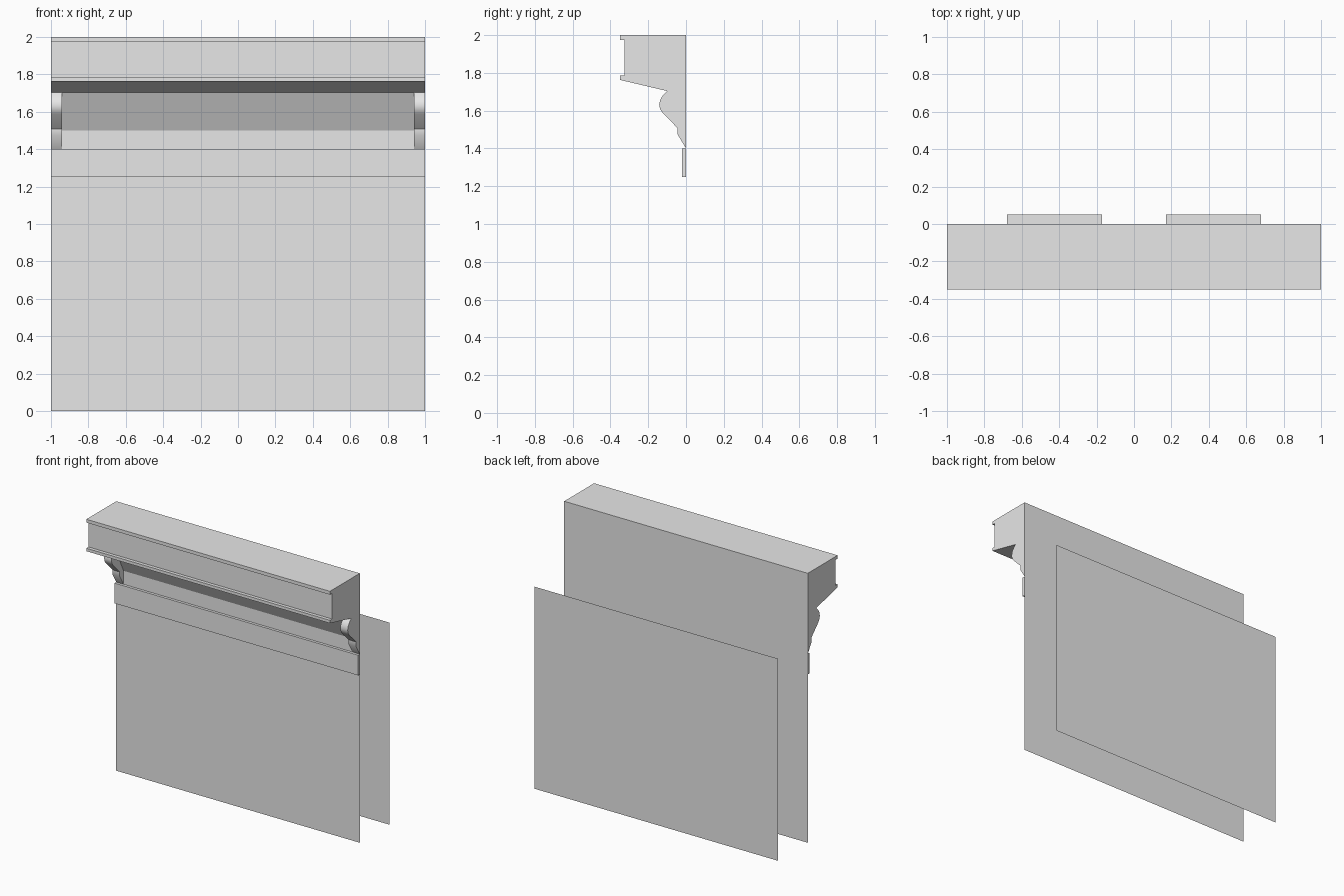
import bpy
import bmesh
import math
from mathutils import Vector

cube = bpy.data.objects.get("Cube")
if cube:
    bpy.data.objects.remove(cube, do_unlink=True)

plaster = bpy.data.materials.new("light_grey_plaster")
plaster.use_nodes = True
plaster.diffuse_color = (0.8, 0.8, 0.8, 1)
plaster.node_tree.nodes["Principled BSDF"].inputs["Base Color"].default_value = plaster.diffuse_color


def finish(name, bm):
    mesh = bpy.data.meshes.new(name)
    bm.to_mesh(mesh)
    bm.free()
    mesh.materials.append(plaster)
    obj = bpy.data.objects.new(name, mesh)
    bpy.context.collection.objects.link(obj)
    return obj


def sheet(name, corners):
    """Single flat panel."""
    bm = bmesh.new()
    bm.faces.new([bm.verts.new(c) for c in corners])
    return finish(name, bm)


def extrude_profile(name, profile, x0, x1):
    """Sweep a closed (y, z) profile along x."""
    bm = bmesh.new()
    face = bm.faces.new([bm.verts.new((x0, y, z)) for y, z in profile])
    swept = bmesh.ops.extrude_face_region(bm, geom=[face], use_keep_orig=True)
    moved = [v for v in swept["geom"] if isinstance(v, bmesh.types.BMVert)]
    bmesh.ops.translate(bm, verts=moved, vec=Vector((x1 - x0, 0, 0)))
    bmesh.ops.recalc_face_normals(bm, faces=bm.faces)
    return finish(name, bm)


def smooth(obj, degrees):
    bpy.ops.object.select_all(action="DESELECT")
    obj.select_set(True)
    bpy.context.view_layer.objects.active = obj
    bpy.ops.object.shade_smooth_by_angle(angle=math.radians(degrees))


# Thin wall panels
sheet("front_wall", [(-1, 0, 0), (1, 0, 0), (1, 0, 2), (-1, 0, 2)])
sheet("rear_wall", [(1, 0.35, 0), (-1, 0.35, 0), (-1, 0.35, 1.5), (1, 0.35, 1.5)])

# Cornice with lips, sloped soffit and sloped panel below it
cornice = [(0, 2), (-0.35, 2), (-0.35, 1.975), (-0.325, 1.975),
           (-0.325, 1.785), (-0.35, 1.785), (-0.35, 1.763),
           (-0.1, 1.704), (0, 1.5)]
extrude_profile("cornice", cornice, -1, 1)

# Flat band under the cornice
extrude_profile("lower_band", [(0, 1.4), (-0.02, 1.4), (-0.02, 1.25), (0, 1.25)], -1, 1)

# Scrolled end brackets
bracket = [(0, 1.704), (-0.1, 1.704), (-0.122, 1.682), (-0.136, 1.658),
           (-0.142, 1.632), (-0.137, 1.608), (-0.124, 1.588),
           (-0.045, 1.508), (-0.045, 1.475), (0, 1.4)]
for side, x0 in (("right", -1), ("left", 0.94)):
    smooth(extrude_profile(side + "_bracket", bracket, x0, x0 + 0.06), 35)

# Narrow ledges behind the front wall
for side, s in (("right", -1), ("left", 1)):
    a, b = sorted((s * 0.17, s * 0.68))
    sheet(side + "_rear_ledge", [(a, 0, 0.8), (b, 0, 0.8), (b, 0.05, 0.8), (a, 0.05, 0.8)])
